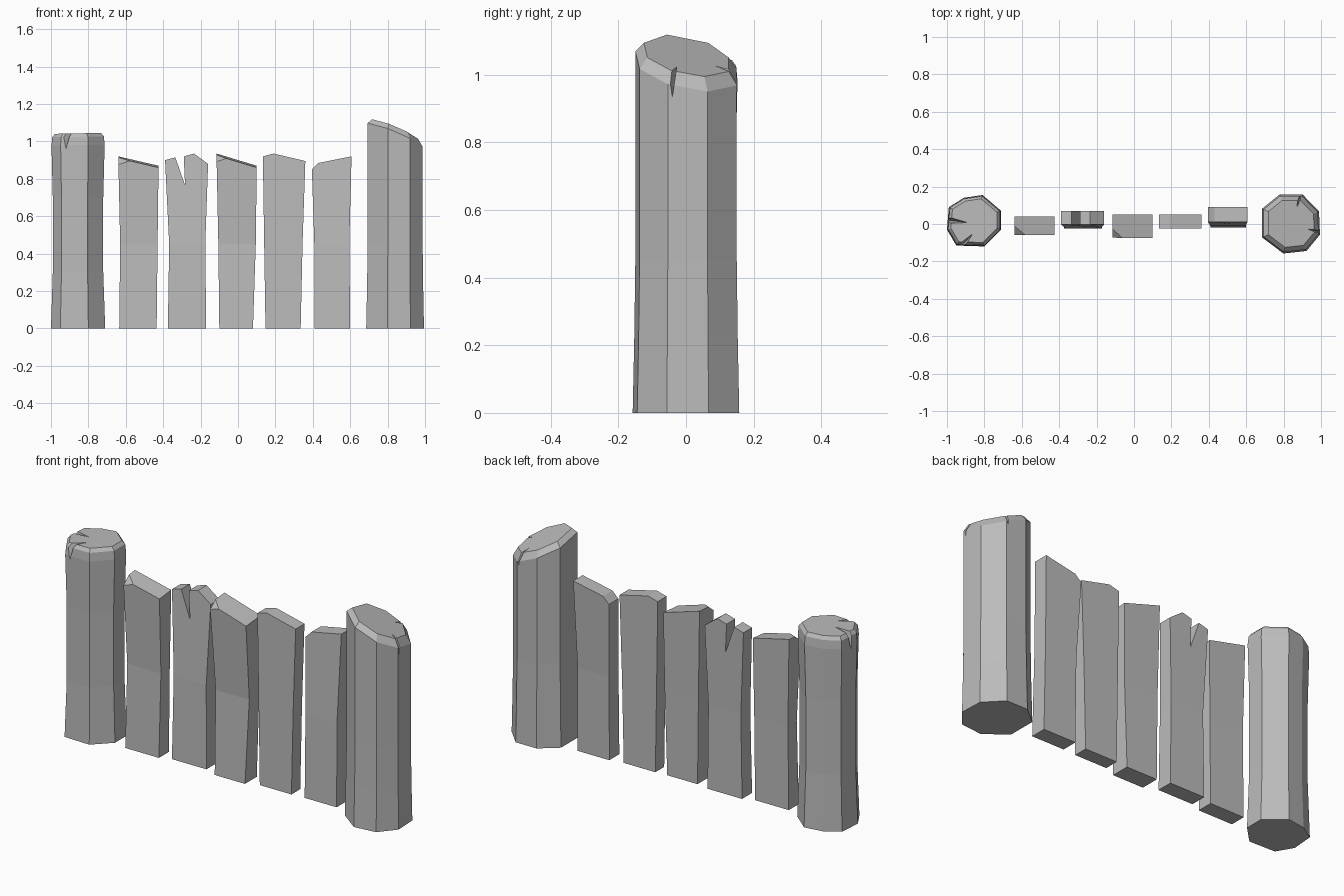
import bpy, bmesh
from mathutils import Vector

cube = bpy.data.objects.get("Cube")
if cube:
    bpy.data.objects.remove(cube, do_unlink=True)

grey = bpy.data.materials.new("plain_grey")
grey.use_nodes = True
colour = (0.5, 0.5, 0.5, 1)
grey.diffuse_color = colour
grey.node_tree.nodes["Principled BSDF"].inputs["Base Color"].default_value = colour


def finish(name, bm):
    bmesh.ops.recalc_face_normals(bm, faces=bm.faces)
    mesh = bpy.data.meshes.new(name)
    bm.to_mesh(mesh)
    bm.free()
    mesh.materials.append(grey)
    obj = bpy.data.objects.new(name, mesh)
    bpy.context.collection.objects.link(obj)
    return obj


def bridge(bm, a, b):
    for i in range(len(a)):
        j = (i + 1) % len(a)
        bm.faces.new((a[i], a[j], b[j], b[i]))


def crack(post, outer, tip, width, top, depth):
    """Cut a tapering split into the rim of a post."""
    outer, tip = Vector((*outer, top)), Vector((*tip, top))
    along = (outer - tip).normalized()
    side = Vector((-along.y, along.x, 0)) * width
    bm = bmesh.new()
    end = outer + along * 0.03
    for p in (end + side, end - side, tip, end - Vector((0, 0, depth))):
        bm.verts.new(p)
    bmesh.ops.convex_hull(bm, input=bm.verts)
    cutter = finish("crack_cutter", bm)
    cutter.hide_render = True
    mod = post.modifiers.new("crack", "BOOLEAN")
    mod.object, mod.solver = cutter, "EXACT"
    bpy.context.view_layer.objects.active = post
    bpy.ops.object.modifier_apply(modifier=mod.name)
    bpy.data.objects.remove(cutter, do_unlink=True)


def post(name, outline, rings, bevels, slope=(0, 0)):
    """Eight-sided log: straight rings below, sloped bevel rings on top."""
    bm = bmesh.new()
    cx = sum(p[0] for p in outline) / len(outline)
    cy = sum(p[1] for p in outline) / len(outline)
    loops = []
    for k, (z, s) in enumerate(rings + bevels):
        sx, sy = slope if k >= len(rings) else (0, 0)
        loop = []
        for x, y in outline:
            dx, dy = (x - cx) * s, (y - cy) * s
            loop.append(bm.verts.new((cx + dx, cy + dy, z + sx * dx + sy * dy)))
        loops.append(loop)
    for a, b in zip(loops, loops[1:]):
        bridge(bm, a, b)
    bm.faces.new(loops[0])
    bm.faces.new(loops[-1])
    return finish(name, bm)


def plank(name, base, mid, top, y_base, y_mid, y_top, drop=0, corner=False):
    """Board with a slight bend at mid height and a worn top outline."""
    bm = bmesh.new()
    z_mid = 0.45
    sides = []
    for k in (0, 1):
        lower = [bm.verts.new((x, y_base[k], 0)) for x in base]
        middle = [bm.verts.new((x, y_mid[k], z_mid)) for x in mid]
        upper = [bm.verts.new((x, y_top[k], z - drop * (1 - k))) for x, z in top]
        bm.faces.new((lower[0], lower[1], middle[1], middle[0]))
        bm.faces.new([middle[0], middle[1]] + upper[::-1])
        sides.append([lower[0], middle[0]] + upper + [middle[1], lower[1]])
    bridge(bm, *sides)
    bmesh.ops.recalc_face_normals(bm, faces=bm.faces)
    if corner:
        # Chipped front corner
        x, z = top[0]
        p = Vector((x, y_top[0], z - 0.045))
        q = Vector((x + 0.065, y_top[0], z - drop - 0.012))
        r = Vector((x, y_top[0] + 0.05, z - drop / 2))
        normal = (q - p).cross(r - p).normalized()
        if normal.z < 0:
            normal.negate()
        geom = bm.verts[:] + bm.edges[:] + bm.faces[:]
        bmesh.ops.bisect_plane(bm, geom=geom, plane_co=p, plane_no=normal, clear_outer=True)
        bmesh.ops.holes_fill(bm, edges=[e for e in bm.edges if e.is_boundary])
    return finish(name, bm)


# End posts
right_post = post(
    "right_post",
    [(-0.95, -0.115), (-0.80, -0.12), (-0.71, -0.03), (-0.71, 0.07),
     (-0.81, 0.155), (-0.91, 0.14), (-0.99, 0.09), (-1.0, -0.03)],
    [(0, 1), (0.3, 0.93), (0.7, 0.93)],
    [(0.98, 0.98), (1.025, 0.95), (1.043, 0.85)], (0.02, 0))
crack(right_post, (-0.92, -0.115), (-0.85, -0.04), 0.025, 1.06, 0.13)
crack(right_post, (-0.99, 0.02), (-0.87, 0.005), 0.025, 1.06, 0.13)

left_post = post(
    "left_post",
    [(0.80, -0.153), (0.92, -0.14), (0.99, -0.055), (0.985, 0.065),
     (0.90, 0.153), (0.78, 0.153), (0.69, 0.08), (0.69, -0.07)],
    [(0, 1.03), (0.22, 1), (0.45, 0.98)],
    [(1.02, 0.98), (1.053, 0.82)], (-0.42, -0.2))
crack(left_post, (0.985, -0.04), (0.92, -0.025), 0.022, 1.04, 0.15)
crack(left_post, (0.89, 0.153), (0.865, 0.07), 0.025, 1.045, 0.13)

# Fence boards, from the model's right to its left
plank("board_1", (-0.635, -0.435), (-0.63, -0.43), [(-0.64, 0.92), (-0.425, 0.87)],
      (-0.05, 0.035), (-0.04, 0.035), (-0.06, 0.04), 0.01, True)
plank("board_2", (-0.375, -0.17), (-0.368, -0.175),
      [(-0.39, 0.90), (-0.335, 0.915), (-0.283, 0.765), (-0.29, 0.92),
       (-0.235, 0.935), (-0.16, 0.88)],
      (-0.025, 0.06), (-0.02, 0.06), (-0.003, 0.07))
plank("board_3", (-0.10, 0.08), (-0.105, 0.095), [(-0.115, 0.935), (0.10, 0.87)],
      (-0.055, 0.045), (-0.04, 0.045), (-0.075, 0.05), 0.01, True)
plank("board_4", (0.147, 0.335), (0.14, 0.345),
      [(0.133, 0.92), (0.19, 0.935), (0.36, 0.895)],
      (-0.025, 0.05), (-0.025, 0.05), (-0.025, 0.05))
plank("board_5", (0.41, 0.60), (0.408, 0.595),
      [(0.395, 0.85), (0.43, 0.885), (0.607, 0.92)],
      (-0.02, 0.065), (-0.01, 0.07), (0.01, 0.09))
